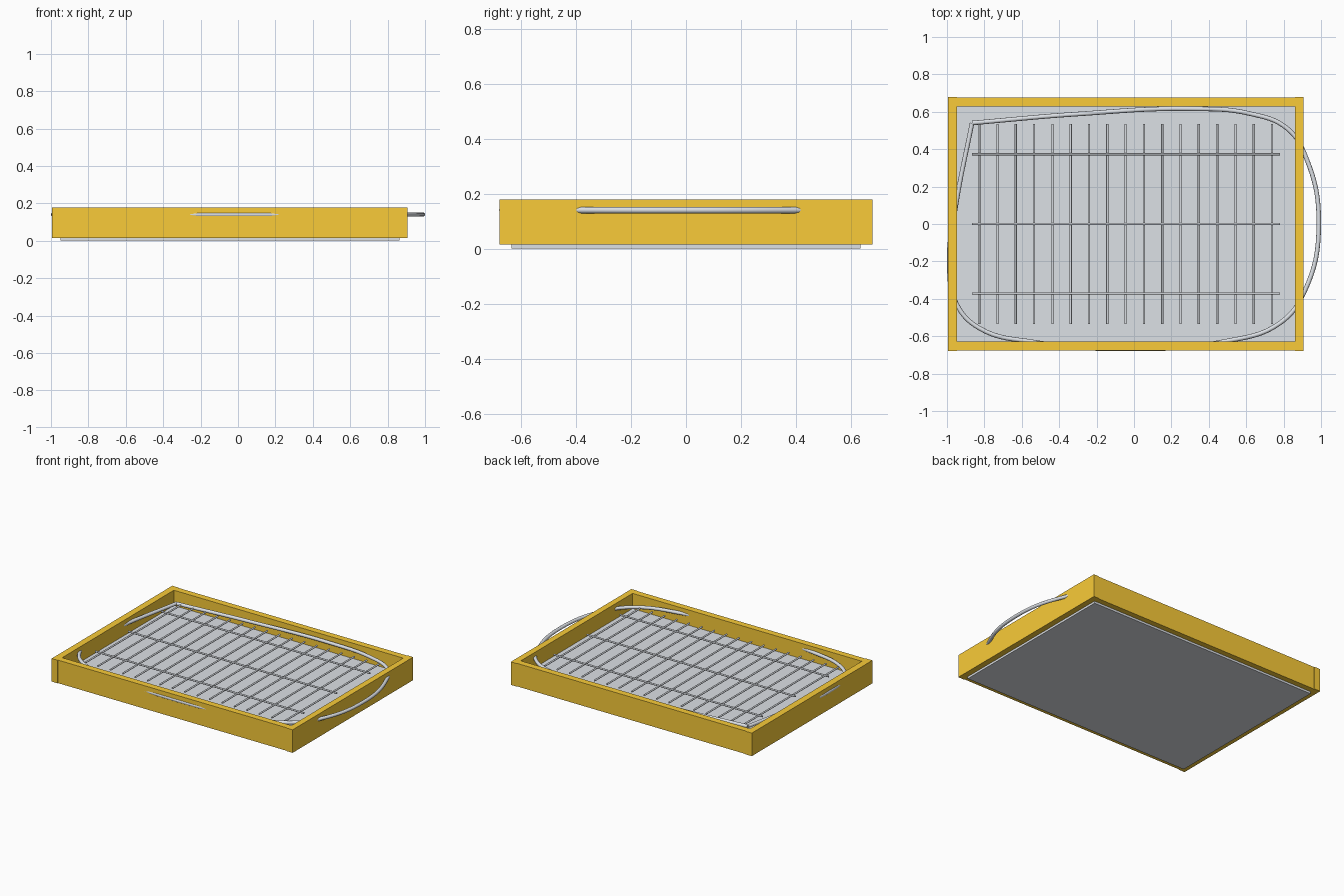
import bpy, math
from mathutils import Vector

if "Cube" in bpy.data.objects:
    bpy.data.objects.remove(bpy.data.objects["Cube"])

wood = bpy.data.materials.new("golden_wood")
wood.diffuse_color = (0.95, 0.6, 0.04, 1)
wood.use_nodes = True
wood.node_tree.nodes["Principled BSDF"].inputs["Base Color"].default_value = wood.diffuse_color
steel = bpy.data.materials.new("steel")
steel.diffuse_color = (0.72, 0.75, 0.79, 1)
steel.use_nodes = True
steel.node_tree.nodes["Principled BSDF"].inputs["Base Color"].default_value = steel.diffuse_color


def box(name, lo, hi, mat):
    lo, hi = Vector(lo), Vector(hi)
    bpy.ops.mesh.primitive_cube_add(size=1, location=(lo + hi) / 2)
    ob = bpy.context.object
    ob.name = name
    ob.scale = hi - lo
    bpy.ops.object.transform_apply(location=False, rotation=False, scale=True)
    ob.data.materials.append(mat)
    return ob


def rod(name, a, b, r):
    a, b = Vector(a), Vector(b)
    d = b - a
    bpy.ops.mesh.primitive_cylinder_add(
        vertices=12, radius=r, depth=d.length, location=(a + b) / 2,
        rotation=d.to_track_quat('Z', 'Y').to_euler())
    ob = bpy.context.object
    ob.name = name
    ob.data.materials.append(steel)
    bpy.ops.object.shade_smooth_by_angle(angle=math.radians(40))
    return ob


# Base plate, filling the lower part of the frame
box("base_plate", (-0.95, -0.635, 0), (0.864, 0.635, 0.07), steel)

# Wooden frame: long boards sit between slightly longer side boards
for name, s in (("front_board", -1), ("back_board", 1)):
    y0, y1 = sorted((s * 0.629, s * 0.675))
    box(name, (-0.946, y0, 0.015), (0.862, y1, 0.179), wood)
box("left_board", (-0.994, -0.679, 0.015), (-0.946, 0.679, 0.179), wood)
box("right_board", (0.862, -0.679, 0.015), (0.906, 0.679, 0.179), wood)

# Grill cross rods
for i in range(17):
    x = -0.828 + i * 0.0979
    rod(f"cross_rod_{i + 1}", (x, -0.535, 0.14), (x, 0.535, 0.14), 0.006)

# Grill support bars
for i, y in enumerate((-0.371, 0, 0.373)):
    rod(f"support_bar_{i + 1}", (-0.865, y, 0.147), (0.78, y, 0.147), 0.006)

# Bent wire rim that bows out through the frame
path = [(-0.866, 0.54), (-0.3, 0.588), (0.3, 0.616), (0.62, 0.59),
        (0.82, 0.51), (0.918, 0.36), (0.988, 0.0), (0.912, -0.36),
        (0.78, -0.53), (0.485, -0.628), (-0.04, -0.668), (-0.53, -0.632),
        (-0.83, -0.555), (-0.95, -0.425), (-0.988, -0.21), (-0.952, 0.1),
        (-0.866, 0.54)]
cu = bpy.data.curves.new("wire_rim", 'CURVE')
cu.dimensions = '3D'
cu.bevel_depth = 0.012
cu.bevel_resolution = 3
cu.resolution_u = 8
cu.use_fill_caps = True
cu.materials.append(steel)
sp = cu.splines.new('BEZIER')
sp.bezier_points.add(len(path) - 1)
for p, (x, y) in zip(sp.bezier_points, path):
    p.co = (x, y, 0.14)
    p.handle_left_type = p.handle_right_type = 'AUTO'
rim = bpy.data.objects.new("wire_rim", cu)
bpy.context.collection.objects.link(rim)
bpy.ops.object.select_all(action='DESELECT')
rim.select_set(True)
bpy.context.view_layer.objects.active = rim
bpy.ops.object.convert(target='MESH')
bpy.ops.object.shade_smooth_by_angle(angle=math.radians(50))
